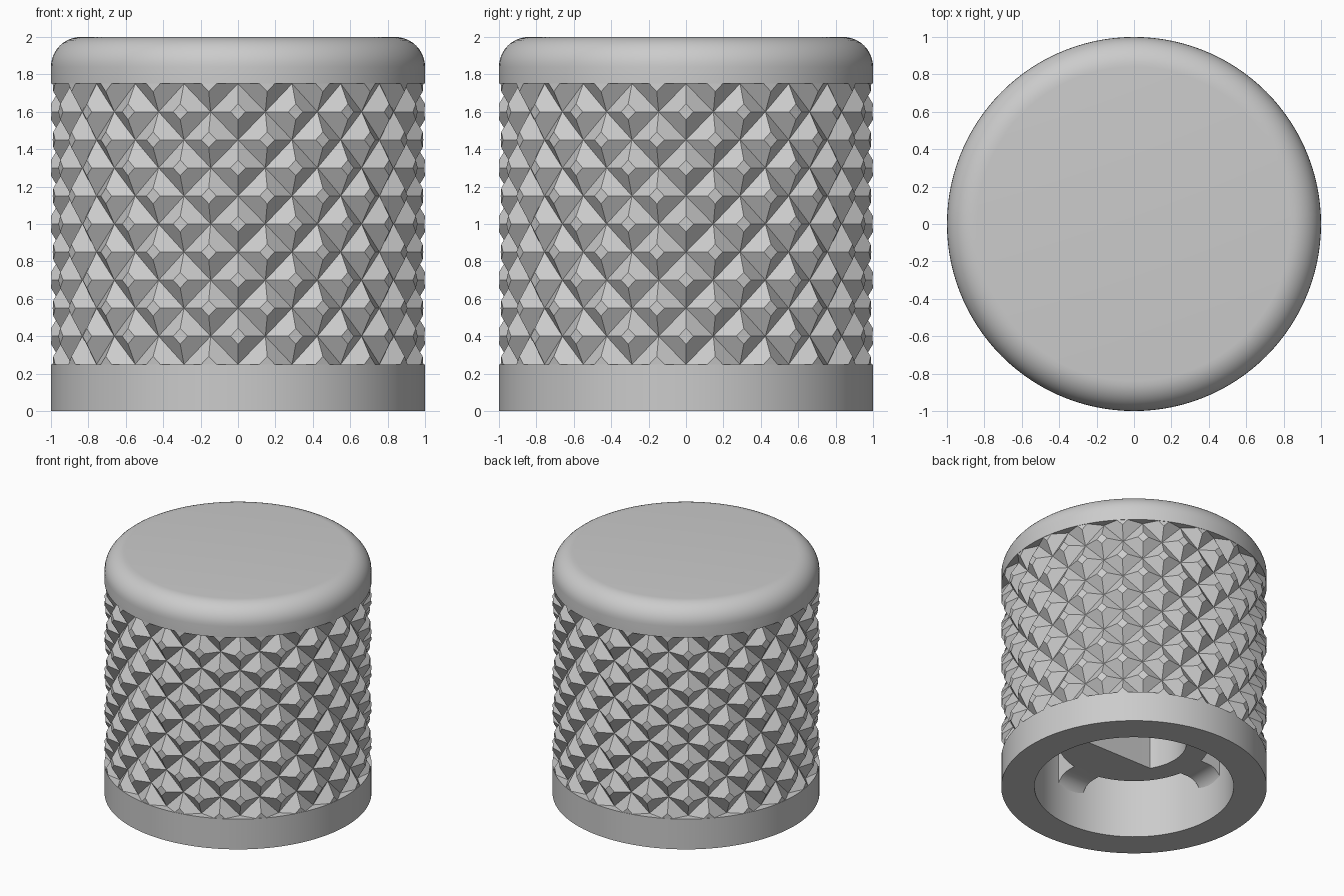
import bpy, bmesh
from math import sin, cos, pi, radians
from mathutils import Vector

if "Cube" in bpy.data.objects:
    bpy.data.objects.remove(bpy.data.objects["Cube"], do_unlink=True)

grey = bpy.data.materials.new("plain grey")
grey.use_nodes = True
colour = (0.6, 0.6, 0.6, 1)
grey.diffuse_color = colour
grey.node_tree.nodes["Principled BSDF"].inputs["Base Color"].default_value = colour

BOTTOM, TOP = 0.25, 1.75       # limits of the knurled grip
CEILING = 1.7                  # top of the hollow
BOSS_Z, BOSS_R = 0.38, 0.57    # underside and radius of the shaft socket


def finish(name, bm, smooth=True):
    bmesh.ops.remove_doubles(bm, verts=bm.verts, dist=1e-4)
    mesh = bpy.data.meshes.new(name)
    bm.to_mesh(mesh)
    bm.free()
    mesh.materials.append(grey)
    obj = bpy.data.objects.new(name, mesh)
    bpy.context.collection.objects.link(obj)
    if smooth:
        bpy.ops.object.select_all(action="DESELECT")
        obj.select_set(True)
        bpy.context.view_layer.objects.active = obj
        bpy.ops.object.shade_smooth_by_angle(angle=radians(30))
    return obj


def polar(r, angle, z):
    return Vector((r * cos(angle), r * sin(angle), z))


def lathe(name, profile, steps, shape=lambda r, a: r):
    """Turn an (r, z) profile round z; shape may vary the radius by angle."""
    bm = bmesh.new()
    rings = []
    for i in range(steps):
        a = 2 * pi * i / steps
        rings.append([bm.verts.new(polar(shape(r, a), a, z)) for r, z in profile])
    for i in range(steps):
        here, there = rings[i], rings[(i + 1) % steps]
        for k in range(len(profile) - 1):
            bm.faces.new((here[k], there[k], there[k + 1], here[k + 1]))
    return finish(name, bm)


# Base band with the hollow inside it
lathe("base_band", [(0, CEILING), (0.75, CEILING), (0.75, 0), (1, 0),
                    (1, BOTTOM), (0.9, BOTTOM)], 120)

# Cap with a rounded upper edge
fillet = 0.16
arc = [(1 - fillet + fillet * cos(t * pi / 20), 2 - fillet + fillet * sin(t * pi / 20))
       for t in range(11)]
lathe("cap", [(0.9, TOP), (1, TOP)] + arc + [(0, 2)], 120)

# Knurled grip: staggered pyramids with their tips cut off
bm = bmesh.new()
columns, rows = 20, 10
half_angle, half_height = pi / columns, (TOP - BOTTOM) / rows
valley, peak, tip = 0.935, 1.025, 0.28
for row in range(rows + 1):
    z = BOTTOM + row * half_height
    for col in range(columns):
        a = (2 * col + (row + 1) % 2) * half_angle
        apex = polar(peak, a, z)
        corners = [polar(valley, a + half_angle, z), polar(valley, a, z + half_height),
                   polar(valley, a - half_angle, z), polar(valley, a, z - half_height)]
        outer = [bm.verts.new(c) for c in corners]
        inner = [bm.verts.new(apex.lerp(c, tip)) for c in corners]
        bm.faces.new(inner)
        for k in range(4):
            n = (k + 1) % 4
            bm.faces.new((outer[k], outer[n], inner[n], inner[k]))
for z, direction in ((BOTTOM, -1), (TOP, 1)):
    bmesh.ops.bisect_plane(bm, geom=bm.verts[:] + bm.edges[:] + bm.faces[:],
                           plane_co=(0, 0, z), plane_no=(0, 0, direction), clear_outer=True)
finish("knurled_grip", bm, smooth=False)

# Shaft socket with a D-shaped hole, flat towards the front
HOLE, FLAT = 0.395, 0.21


def d_shape(r, a):
    return min(r, FLAT / -sin(a)) if r == HOLE and sin(a) < -0.01 else r


lathe("shaft_socket", [(0, 1.4), (HOLE, 1.4), (HOLE, BOSS_Z), (BOSS_R, BOSS_Z),
                       (BOSS_R, CEILING)], 90, d_shape)

# Four ribs joining the socket to the wall, curving down at the wall
curve, wall, half_width = 0.13, 0.76, 0.12
rib = [(BOSS_R - 0.05, CEILING), (BOSS_R - 0.05, BOSS_Z)]
rib += [(wall - curve + curve * sin(t * pi / 16), BOSS_Z - curve + curve * cos(t * pi / 16))
        for t in range(9)]
rib += [(wall, CEILING)]
for i, side in enumerate(("left", "back", "right", "front")):
    bm = bmesh.new()
    face = bm.faces.new([bm.verts.new((r, -half_width, z)) for r, z in rib])
    out = bmesh.ops.extrude_face_region(bm, geom=[face])
    moved = [v for v in out["geom"] if isinstance(v, bmesh.types.BMVert)]
    bmesh.ops.translate(bm, verts=moved, vec=(0, 2 * half_width, 0))
    bmesh.ops.recalc_face_normals(bm, faces=bm.faces)
    finish(side + "_rib", bm).rotation_euler.z = i * pi / 2
